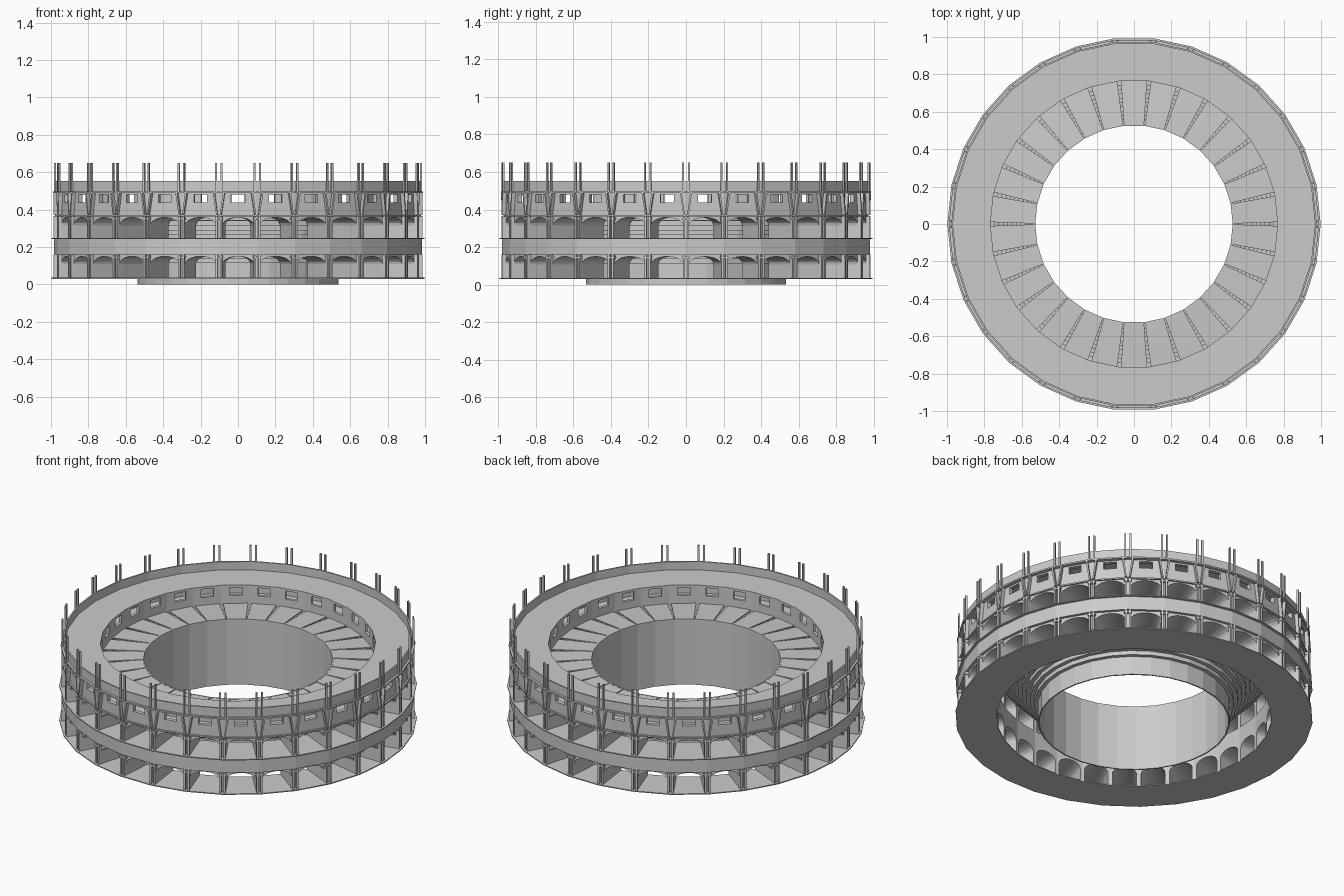
import bpy, bmesh, math

if "Cube" in bpy.data.objects:
    bpy.data.objects.remove(bpy.data.objects["Cube"])

N = 30                      # bays around the arena
STEP = 2 * math.pi / N
HALF = STEP / 2


def finish(bm, name):
    bmesh.ops.remove_doubles(bm, verts=bm.verts, dist=0.00005)
    bmesh.ops.recalc_face_normals(bm, faces=bm.faces)
    me = bpy.data.meshes.new(name)
    bm.to_mesh(me)
    bm.free()
    ob = bpy.data.objects.new(name, me)
    bpy.context.collection.objects.link(ob)
    return ob


def polar(a, d, u):
    """Point at distance d along angle a, shifted sideways by u."""
    return (d * math.cos(a) - u * math.sin(a), d * math.sin(a) + u * math.cos(a))


def face(bm, pts):
    bm.faces.new([bm.verts.new(p) for p in pts])


def ring(name, profile):
    """Revolve a closed (radius, height) profile with N flat sides."""
    bm = bmesh.new()
    for i in range(N):
        a, b = i * STEP, (i + 1) * STEP
        for (r, z), (s, w) in zip(profile, profile[1:] + profile[:1]):
            face(bm, [(*polar(a, r, 0), z), (*polar(b, r, 0), z),
                      (*polar(b, s, 0), w), (*polar(a, s, 0), w)])
    return finish(bm, name)


def band(name, r0, r1, z0, z1):
    return ring(name, [(r0, z0), (r1, z0), (r1, z1), (r0, z1)])


def bays(name, r0, r1, z0, z1, opening, sill=None):
    """Ring of flat panels at r0 and r1 pierced by a tunnel.
    opening: left-to-right (t, z) points, t = -1..1 across the bay."""
    bm = bmesh.new()
    for i in range(N):
        a = (i + 0.5) * STEP

        def P(r, t, z):
            return (*polar(a, r * math.cos(HALF), t * r * math.sin(HALF)), z)
        tl, tr = opening[0][0], opening[-1][0]
        for r in (r0, r1):
            for t0, t1 in ((-1, tl), (tr, 1)):
                face(bm, [P(r, t0, z0), P(r, t1, z0), P(r, t1, z1), P(r, t0, z1)])
            for (t0, y0), (t1, y1) in zip(opening, opening[1:]):
                if t1 > t0:
                    face(bm, [P(r, t0, y0), P(r, t1, y1), P(r, t1, z1), P(r, t0, z1)])
            if sill is not None:
                face(bm, [P(r, tl, z0), P(r, tr, z0), P(r, tr, sill), P(r, tl, sill)])
        base = z0 if sill is None else sill
        path = [(tl, base)] + opening + [(tr, base)]
        if sill is not None:
            path.append((tl, base))
        for (t0, y0), (t1, y1) in zip(path, path[1:]):
            if (t0, y0) != (t1, y1):
                face(bm, [P(r0, t0, y0), P(r0, t1, y1), P(r1, t1, y1), P(r1, t0, y0)])
    return finish(bm, name)


def prisms(name, r0, r1, shapes):
    """At every bay boundary, extrude (sideways, height) outlines radially."""
    bm = bmesh.new()
    for i in range(N):
        for s in shapes:
            A = [(*polar(i * STEP, r0, u), z) for u, z in s]
            B = [(*polar(i * STEP, r1, u), z) for u, z in s]
            face(bm, A)
            face(bm, B)
            for k in range(len(s)):
                j = (k + 1) % len(s)
                face(bm, [A[k], A[j], B[j], B[k]])
    return finish(bm, name)


def rect(u0, u1, z0, z1):
    return [(u0, z0), (u1, z0), (u1, z1), (u0, z1)]


def arch(spring, top, w=0.84, n=10):
    return [(-w * math.cos(math.pi * k / n), spring + (top - spring) * math.sin(math.pi * k / n))
            for k in range(n + 1)]


OUT, INN = 0.968, 0.768

# Floors, belt and vaulted arcades
band("ground_floor", INN, 0.998, 0.03, 0.036)
bays("lower_arcade", OUT, INN, 0.036, 0.160, arch(0.108, 0.150))
band("belt_course", INN, 0.985, 0.160, 0.242)
band("upper_floor_ledge", INN, 0.998, 0.242, 0.248)
bays("upper_arcade", OUT, INN, 0.248, 0.370, arch(0.315, 0.358))
band("upper_string_course", 0.95, 0.978, 0.364, 0.372)

# Windowed attic, outside and facing the arena
win = [(-0.36, 0.48), (0.36, 0.48)]
bays("outer_window_wall", OUT, 0.945, 0.370, 0.495, win, 0.438)
win_in = [(-0.44, 0.488), (0.44, 0.488)]
bays("inner_window_wall", 0.785, INN, 0.370, 0.495, win_in, 0.438)
band("attic_floor", INN, OUT, 0.368, 0.372)
band("roof", INN, 0.972, 0.494, 0.502)
band("cornice", 0.955, 0.99, 0.489, 0.498)
band("parapet", 0.968, 0.977, 0.498, 0.553)

# Paired columns with caps, tapered brackets and poles on every bay line
cols = []
for z0, z1 in ((0.036, 0.160), (0.248, 0.366)):
    cols += [rect(-0.017, -0.006, z0, z1), rect(0.006, 0.017, z0, z1),
             rect(-0.021, 0.021, z1 - 0.02, z1 - 0.01)]
prisms("facade_columns", 0.955, 0.986, cols)
prisms("attic_brackets", 0.955, 0.986, [
    [(s * 0.006, 0.372), (s * 0.014, 0.372), (s * 0.032, 0.489), (s * 0.022, 0.489)]
    for s in (-1, 1)])
prisms("roof_poles", 0.974, 0.984, [rect(s * 0.015 - 0.005, s * 0.015 + 0.005, 0.49, 0.65)
                                    for s in (-1, 1)])

# Seating canopy: wedge panels with narrow tapering gaps
bm = bmesh.new()
for i in range(N):
    a = (i + 0.5) * STEP
    quad = []
    for r, t, z in ((0.532, -0.96, 0.404), (0.532, 0.96, 0.404), (INN, 0.87, 0.39), (INN, -0.87, 0.39)):
        quad.append((*polar(a, r * math.cos(HALF), t * r * math.sin(HALF)), z))
    low = [(x, y, z - 0.006) for x, y, z in quad]
    face(bm, quad)
    face(bm, low)
    for k in range(4):
        j = (k + 1) % 4
        face(bm, [quad[k], quad[j], low[j], low[k]])
finish(bm, "seating_canopy")

# Stepped tiers below the canopy
top, r, z, n = [], 0.535, 0.12, 10
dr, dz = (INN - 0.535) / n, 0.025
for k in range(n):
    top += [(r + k * dr, z + k * dz), (r + (k + 1) * dr, z + k * dz)]
ring("seat_tiers", top + [(x, y - 0.006) for x, y in reversed(top)])

# Arena wall around the open centre
band("arena_wall", 0.528, 0.536, 0.0, 0.405)
